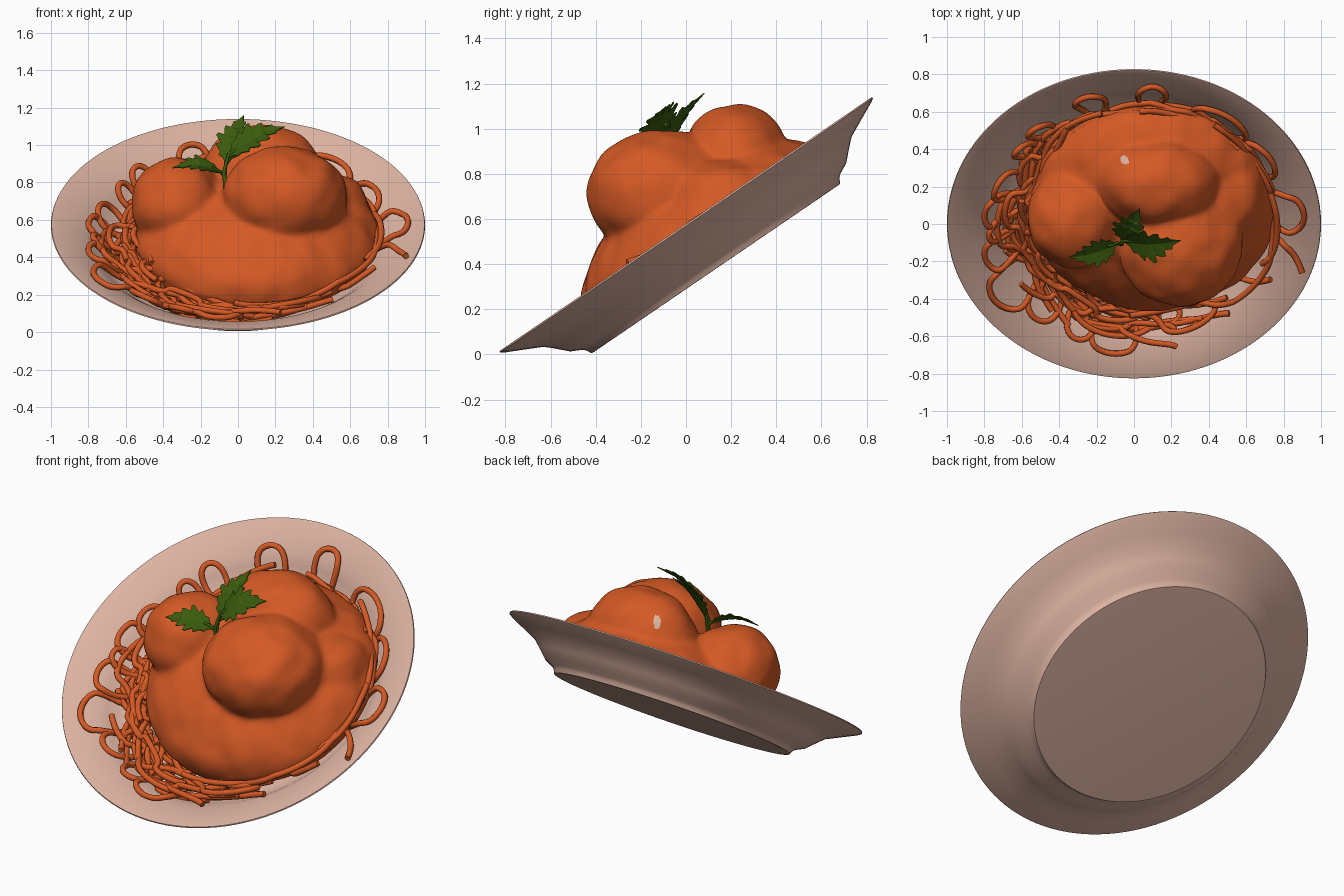
import bpy, bmesh, math, random
from math import sin, cos, pi, radians
from mathutils import Matrix, Vector, noise

if "Cube" in bpy.data.objects:
    bpy.data.objects.remove(bpy.data.objects["Cube"])

random.seed(7)
# plate frame: origin at the rim centre, tilted towards the front
TILT = Matrix.Translation((0, 0, 0.575)) @ Matrix.Rotation(radians(34.3), 4, 'X')
INV = TILT.inverted()


def material(name, rgb):
    m = bpy.data.materials.new(name)
    m.diffuse_color = (*rgb, 1)
    m.use_nodes = True
    m.node_tree.nodes["Principled BSDF"].inputs["Base Color"].default_value = m.diffuse_color
    return m


CLAY = material("pale clay", (0.72, 0.45, 0.36))
SAUCE = material("tomato orange", (0.66, 0.10, 0.018))
GREEN = material("herb green", (0.042, 0.105, 0.004))


def add_mesh(name, bm, mat, matrix=Matrix()):
    me = bpy.data.meshes.new(name)
    bm.to_mesh(me)
    bm.free()
    ob = bpy.data.objects.new(name, me)
    bpy.context.collection.objects.link(ob)
    ob.matrix_world = matrix
    me.materials.append(mat)
    return ob


def activate(ob):
    bpy.ops.object.select_all(action='DESELECT')
    ob.select_set(True)
    bpy.context.view_layer.objects.active = ob


def tubes(name, paths, radius, mat, matrix=Matrix()):
    cu = bpy.data.curves.new(name, 'CURVE')
    cu.dimensions = '3D'
    cu.bevel_depth, cu.bevel_resolution, cu.use_fill_caps = radius, 2, True
    for pts in paths:
        s = cu.splines.new('POLY')
        s.points.add(len(pts) - 1)
        for p, q in zip(s.points, pts):
            p.co = (*q, 1)
    cu.materials.append(mat)
    ob = bpy.data.objects.new(name, cu)
    bpy.context.collection.objects.link(ob)
    ob.matrix_world = matrix
    activate(ob)
    bpy.ops.object.convert(target='MESH')
    bpy.ops.object.shade_smooth()


# plate: spun profile (radius, height), underside then top
profile = [(0, -0.236), (0.655, -0.236), (0.667, -0.235), (0.676, -0.215),
           (0.69, -0.20), (0.74, -0.175), (0.785, -0.13), (0.825, -0.092), (0.90, -0.055),
           (0.985, -0.014), (1.0, -0.004), (0.997, 0.003), (0.985, 0.002), (0.90, -0.034),
           (0.82, -0.068), (0.775, -0.105), (0.73, -0.15), (0.67, -0.185), (0, -0.195)]
bm = bmesh.new()
vs = [bm.verts.new((r, 0, z)) for r, z in profile]
es = [bm.edges.new(p) for p in zip(vs, vs[1:])]
bmesh.ops.spin(bm, geom=vs + es, cent=(0, 0, 0), axis=(0, 0, 1), angle=2 * pi, steps=112)
bmesh.ops.remove_doubles(bm, verts=bm.verts, dist=0.0005)
bmesh.ops.recalc_face_normals(bm, faces=bm.faces)
activate(add_mesh("plate", bm, CLAY, TILT))
bpy.ops.object.shade_smooth_by_angle(angle=radians(40))


def floor(r):
    """Height of the plate's upper side at a radius."""
    pts = profile[:11:-1]
    for (r0, z0), (r1, z1) in zip(pts, pts[1:]):
        if r <= r1:
            return z0 + (z1 - z0) * (r - r0) / (r1 - r0)
    return 0.0


# sauce mound with three covered meatballs, fused into one skin
blobs = [(INV @ Vector(c), r, INV.to_3x3().to_4x4()) for c, r in [
    ((-0.325, 0.03, 0.68), (0.245, 0.26, 0.25)),
    ((0.25, -0.11, 0.715), (0.33, 0.325, 0.275)),
    ((0.13, 0.22, 0.855), (0.315, 0.235, 0.25)),
    ((0.47, 0.17, 0.665), (0.23, 0.24, 0.19))]]
blobs.append((Vector((0.10, 0.04, -0.12)), (0.655, 0.635, 0.335), Matrix()))
bm = bmesh.new()
for c, r, rot in blobs:
    bmesh.ops.create_icosphere(bm, subdivisions=5, radius=1,
                               matrix=Matrix.Translation(c) @ rot @ Matrix.Diagonal((*r, 1)))
for v in bm.verts:
    v.co.z = max(v.co.z, -0.17, floor(v.co.xy.length) + 0.012)
sauce = add_mesh("sauced_meatballs", bm, SAUCE, TILT)
activate(sauce)
mod = sauce.modifiers.new("fuse", 'REMESH')
mod.mode, mod.voxel_size = 'VOXEL', 0.018
mod = sauce.modifiers.new("soften", 'SMOOTH')
mod.factor, mod.iterations = 0.5, 10
for m in ("fuse", "soften"):
    bpy.ops.object.modifier_apply(modifier=m)
for v in sauce.data.vertices:
    if v.co.z > -0.1:
        v.co += v.normal * (0.004 + 0.014 * noise.noise(v.co * 8))
bpy.ops.object.shade_smooth()
# small bare spot on the rear meatball
sauce.data.materials.append(CLAY)
for f in sauce.data.polygons:
    p = TILT @ f.center
    if math.hypot(p.x + 0.05, p.y - 0.345) < 0.022 and p.z > 0.9:
        f.material_index = 1


# spaghetti
def polar(a, r, lift):
    z = floor(r) + 0.017 + lift
    return (r * cos(a), r * sin(a), min(z, max(-0.02, floor(r) + 0.02)))


paths = []
for i in range(42):
    # most strands gather on the left and front
    dense = i < 34
    mid = radians(random.gauss(212, 38)) if dense else random.uniform(-1.0, 2.2)
    span = random.uniform(0.35, 1.1)
    out = random.uniform(-0.02, 0.12) if dense else random.uniform(-0.01, 0.03)
    lift = random.uniform(0, 0.11) * (1 - max(out, 0) / 0.2)
    k, ph = random.uniform(4, 10), random.uniform(0, 6)
    amp = random.uniform(0.02, 0.06) if dense else 0.025
    slope = random.uniform(-0.09, 0.09) if dense else 0.02
    pts = []
    for j in range(49):
        t = j / 24 - 1
        a = mid + span * t
        r = 0.63 + 0.10 * cos(a) + out + amp * sin(k * a + ph) + slope * t
        # strands sway back and forth along the ring as well
        pts.append(polar(a + 0.05 * sin(2 * k * a), min(r, 0.84), lift + 0.02 * sin(5 * a + ph)))
    paths.append(pts)
# loops sticking out: angle, reach, half width, lift
for deg, reach, w, lift in [
        (214, 0.90, 0.15, 0.03), (197, 0.83, 0.12, 0.05), (230, 0.82, 0.12, 0.02),
        (262, 0.86, 0.15, 0.02), (248, 0.82, 0.10, 0.02), (285, 0.74, 0.09, 0.02),
        (177, 0.80, 0.12, 0.05), (165, 0.77, 0.12, 0.05), (187, 0.78, 0.08, 0.05),
        (133, 0.80, 0.08, 0.03), (145, 0.77, 0.07, 0.04), (108, 0.84, 0.10, 0.01),
        (83, 0.88, 0.09, 0.01), (52, 0.84, 0.20, 0.01), (28, 0.83, 0.16, 0.01),
        (3, 0.91, 0.14, 0.02)]:
    pts = []
    for j in range(41):
        t = -0.3 + (pi + 0.6) * j / 40
        r = 0.62 + (reach - 0.62) * sin(t)
        off = -w * cos(t) * (0.45 + 0.9 * max(sin(t), 0))
        pts.append(polar(radians(deg) + off / 0.75, r, lift * (0.4 + sin(max(t, 0)))))
    paths.append(pts)
# loose ends on the right
for a0, r0, a1, r1 in [(-8, 0.68, -19, 0.95), (-38, 0.66, -27, 0.82), (-62, 0.6, -55, 0.72)]:
    paths.append([polar(radians(a0 + (a1 - a0) * (t / 12) ** 2), r0 + (r1 - r0) * t / 12, 0.03)
                  for t in range(13)])
tubes("spaghetti", paths, 0.0165, SAUCE, TILT)


# herb sprig
def leaf(name, base, tip, up, width, arch):
    """Serrated leaf with three lobes per side, folded along its midrib."""
    base, tip, up = Vector(base), Vector(tip), Vector(up)
    axis = tip - base
    side = axis.cross(up).normalized()
    nrm = side.cross(axis).normalized()
    half = [(0.0, 0.03), (0.12, 0.25), (0.16, 0.55), (0.24, 0.55), (0.34, 0.9), (0.38, 0.62),
            (0.50, 1.0), (0.55, 0.95), (0.52, 0.55), (0.66, 0.70), (0.72, 0.68), (0.70, 0.36),
            (0.84, 0.36), (0.86, 0.18), (1.0, 0.0)]
    bm = bmesh.new()

    def vert(t, s):
        return bm.verts.new(base + axis * t + side * s * width
                            + nrm * (arch * sin(pi * t) + 0.22 * width * abs(s)))
    for sgn in (1, -1):
        rib = [vert(t * 0.95, 0) for t, _ in half]
        edge = [vert(t, sgn * w) for t, w in half]
        for i in range(len(half) - 1):
            bm.faces.new((rib[i], rib[i + 1], edge[i + 1], edge[i]))
    bmesh.ops.remove_doubles(bm, verts=bm.verts, dist=0.0005)
    bmesh.ops.recalc_face_normals(bm, faces=bm.faces)
    ob = add_mesh(name, bm, GREEN)
    ob.modifiers.new("thickness", 'SOLIDIFY').thickness = 0.005


leaf("right_leaf", (-0.06, -0.09, 0.93), (0.25, -0.09, 1.10), (-0.1, -0.6, 0.8), 0.11, 0.03)
leaf("upper_leaf", (-0.065, -0.09, 0.89), (0.03, 0.08, 1.16), (-0.3, -0.8, 0.6), 0.095, 0.02)
leaf("left_leaf", (-0.08, -0.10, 0.85), (-0.35, -0.18, 0.88), (0, -0.5, 0.85), 0.085, 0.03)
root = (-0.07, -0.11, 0.76)
tubes("herb_stems", [[root, (-0.075, -0.11, 0.86), (-0.05, -0.09, 0.95), (0.05, -0.09, 1.02)],
                     [root, (-0.07, -0.10, 0.83), (-0.065, -0.09, 0.91)],
                     [root, (-0.065, -0.11, 0.82), (-0.09, -0.10, 0.855), (-0.14, -0.12, 0.88)]],
      0.009, GREEN)
